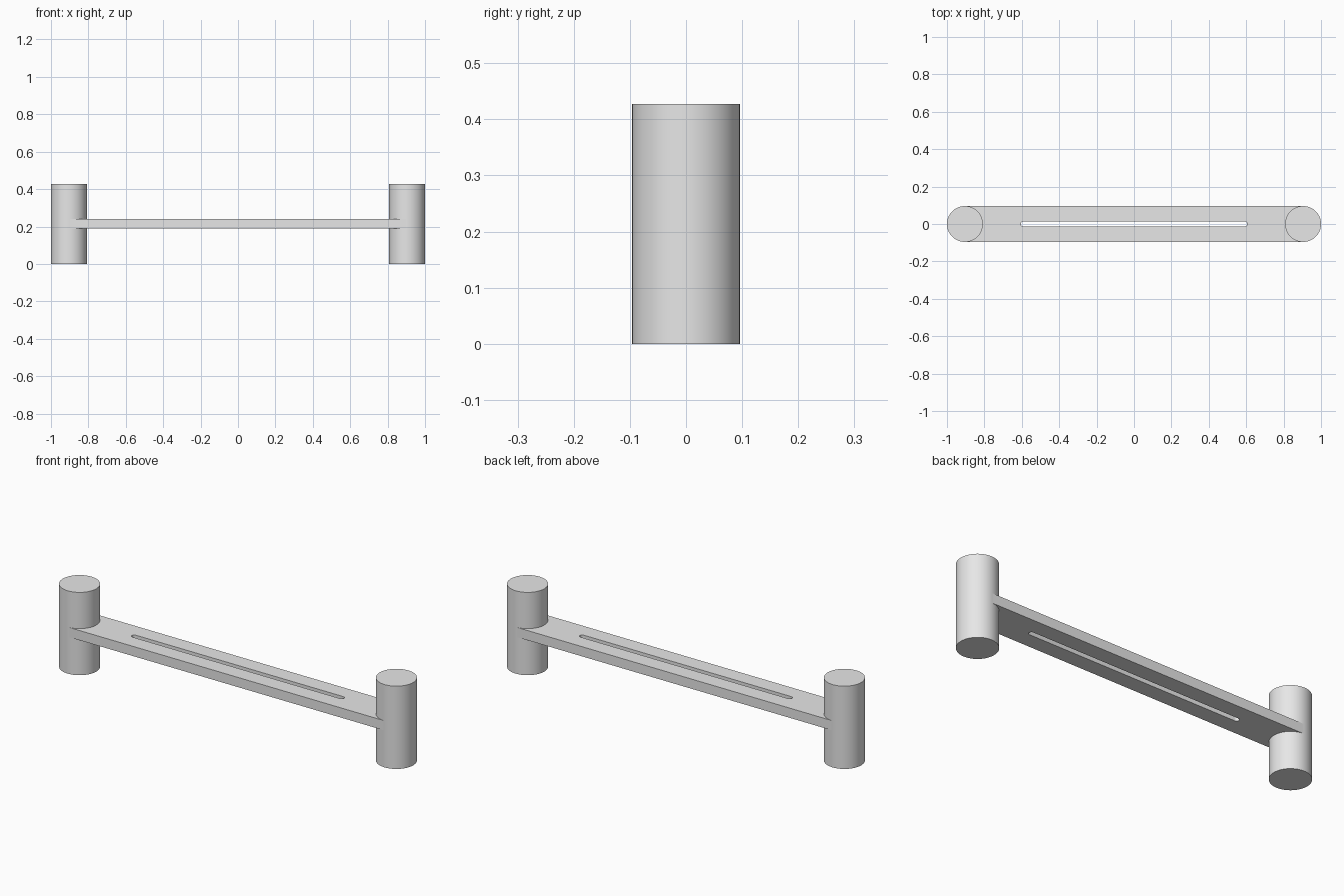
import bpy
import bmesh
import math

cube = bpy.data.objects.get("Cube")
if cube:
    bpy.data.objects.remove(cube, do_unlink=True)

RADIUS = 0.096
HEIGHT = 0.427
POST_X = 1 - RADIUS
BAR_BOTTOM, BAR_TOP = 0.19, 0.24

grey = bpy.data.materials.new("light_grey")
grey.use_nodes = True
grey.diffuse_color = (0.8, 0.8, 0.8, 1)
grey.node_tree.nodes["Principled BSDF"].inputs["Base Color"].default_value = (0.8, 0.8, 0.8, 1)


def prism(name, outline, bottom, top):
    """Extrude a flat outline upwards into a solid with smooth curved sides."""
    bm = bmesh.new()
    face = bm.faces.new([bm.verts.new((x, y, bottom)) for x, y in outline])
    lift = bmesh.ops.extrude_face_region(bm, geom=[face])
    verts = [v for v in lift["geom"] if isinstance(v, bmesh.types.BMVert)]
    bmesh.ops.translate(bm, verts=verts, vec=(0, 0, top - bottom))
    bmesh.ops.recalc_face_normals(bm, faces=bm.faces)
    mesh = bpy.data.meshes.new(name)
    bm.to_mesh(mesh)
    bm.free()
    mesh.materials.append(grey)
    obj = bpy.data.objects.new(name, mesh)
    bpy.context.collection.objects.link(obj)
    return obj


def arc(cx, radius, start, sweep, steps):
    angles = [start + sweep * i / steps for i in range(steps + 1)]
    return [(cx + radius * math.cos(a), radius * math.sin(a)) for a in angles]


def shade(obj):
    bpy.ops.object.select_all(action="DESELECT")
    obj.select_set(True)
    bpy.context.view_layer.objects.active = obj
    bpy.ops.object.shade_smooth_by_angle(angle=math.radians(30))


# Round end posts
for name, side in (("left_post", 1), ("right_post", -1)):
    circle = arc(side * POST_X, RADIUS, 0, math.tau, 64)[:-1]
    shade(prism(name, circle, 0, HEIGHT))

# Flat bar joining the posts, ending on their axes
half = RADIUS - 0.0003
bar = prism("connecting_bar",
            [(-POST_X, -half), (POST_X, -half), (POST_X, half), (-POST_X, half)],
            BAR_BOTTOM, BAR_TOP)

# Long round-ended slot through the bar
slot_radius, slot_end = 0.013, 0.605
slot_x = slot_end - slot_radius
slot = prism("slot_cutter",
             arc(slot_x, slot_radius, -math.pi / 2, math.pi, 12)
             + arc(-slot_x, slot_radius, math.pi / 2, math.pi, 12),
             BAR_BOTTOM - 0.1, BAR_TOP + 0.1)
slot.hide_render = True
cut = bar.modifiers.new("slot", "BOOLEAN")
cut.operation = "DIFFERENCE"
cut.solver = "EXACT"
cut.object = slot
bpy.context.view_layer.objects.active = bar
bpy.ops.object.modifier_apply(modifier=cut.name)
bpy.data.objects.remove(slot, do_unlink=True)
shade(bar)
